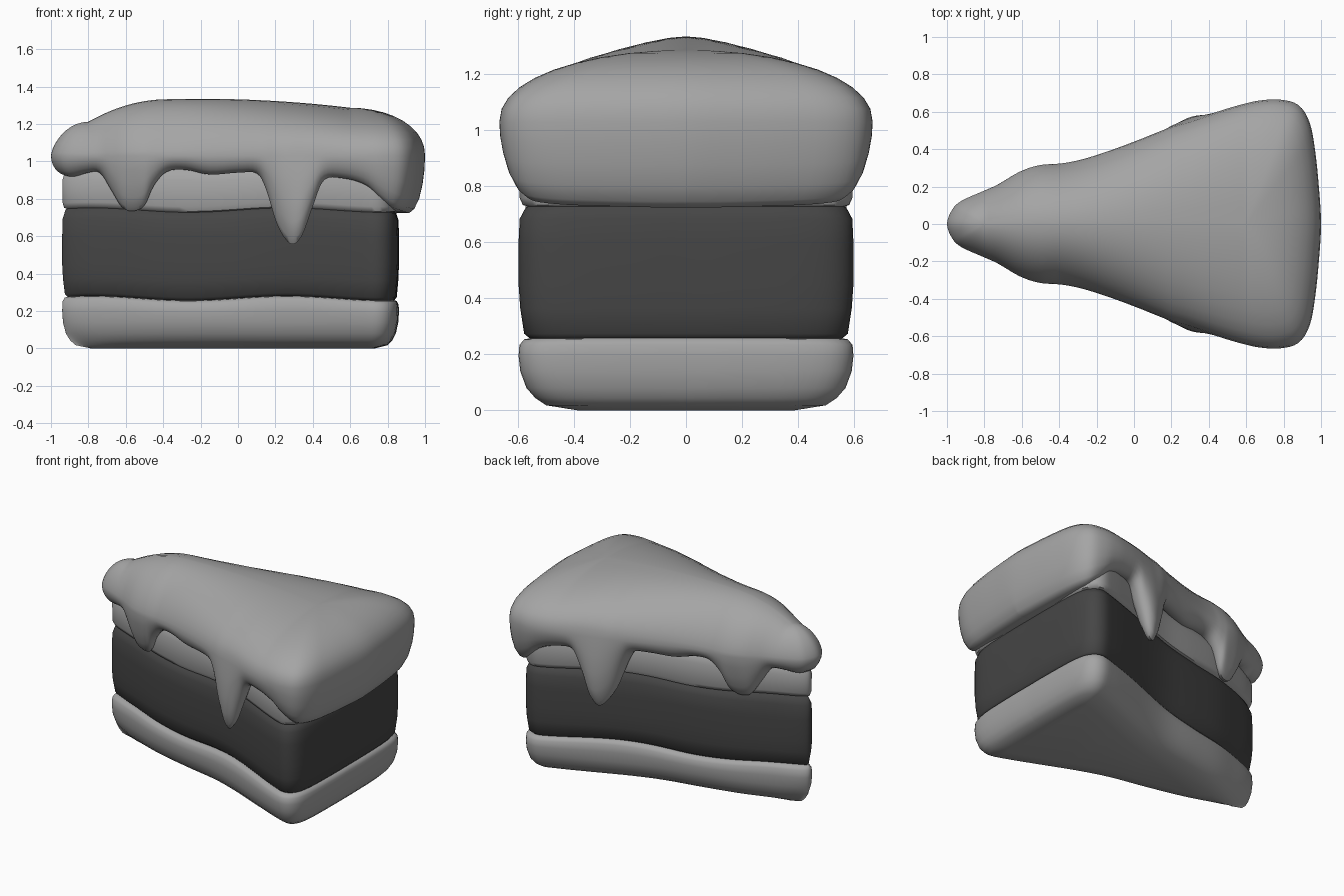
import bpy
import bmesh
import math
from mathutils import Vector

cube = bpy.data.objects.get("Cube")
if cube:
    bpy.data.objects.remove(cube, do_unlink=True)


def make_material(name, value):
    material = bpy.data.materials.new(name)
    material.use_nodes = True
    colour = (value, value, value, 1)
    material.diffuse_color = colour
    material.node_tree.nodes["Principled BSDF"].inputs["Base Color"].default_value = colour
    return material


light_grey = make_material("light_grey", 0.375)
dark_grey = make_material("dark_grey", 0.06)


def clamp(value, low, high):
    return max(low, min(high, value))


def bump(x, centre, width):
    return math.exp(-((x - centre) / width) ** 2)


def smooth_half(controls, steps):
    """Catmull-Rom curve from the tip, along one side, to the middle of the back."""
    points = [Vector(c) for c in controls]
    flip = lambda p: Vector((p.x, -p.y, p.z))
    points = [flip(points[1])] + points + [flip(points[-2])]
    result = []
    for a, b, c, d in zip(points, points[1:], points[2:], points[3:]):
        for i in range(steps):
            t = i / steps
            result.append(0.5 * (2 * b + (c - a) * t + (2 * a - 5 * b + 4 * c - d) * t ** 2
                                 + (3 * b - a - 3 * c + d) * t ** 3))
    return result + [points[-2]]


def closed_outline(controls, steps):
    """Mirror the half curve across the slice to get a whole wedge."""
    half = smooth_half(controls, steps)
    return half + [Vector((p.x, -p.y, p.z)) for p in reversed(half[1:-1])]


def inset(p, distance):
    """Move an outline point inward, easing off where the tip is narrow."""
    spine = clamp(p.x, -0.75, 0.7)
    x = p.x - distance * (p.x - spine) / 0.27
    if abs(p.y) < 0.001:
        return x, 0
    return x, p.y * (1 - math.tanh(distance / abs(p.y)))


def loft(name, rings, material):
    """Skin a stack of equal rings and cap both ends."""
    bm = bmesh.new()
    loops = [[bm.verts.new(co) for co in ring] for ring in rings]
    count = len(loops[0])
    for low, high in zip(loops, loops[1:]):
        for i in range(count):
            j = (i + 1) % count
            bm.faces.new((low[i], low[j], high[j], high[i]))
    bm.faces.new(loops[0])
    bm.faces.new(loops[-1])
    bmesh.ops.remove_doubles(bm, verts=bm.verts, dist=0.0005)
    bmesh.ops.recalc_face_normals(bm, faces=bm.faces)
    mesh = bpy.data.meshes.new(name)
    bm.to_mesh(mesh)
    bm.free()
    mesh.materials.append(material)
    obj = bpy.data.objects.new(name, mesh)
    bpy.context.collection.objects.link(obj)
    bpy.ops.object.select_all(action="DESELECT")
    obj.select_set(True)
    bpy.context.view_layer.objects.active = obj
    bpy.ops.object.shade_smooth_by_angle(angle=math.radians(50))


# Cake layers: one wedge outline, stacked with rounded edges
body = closed_outline([
    (-0.94, 0, 0), (-0.925, 0.035, 0), (-0.85, 0.08, 0), (-0.7, 0.14, 0),
    (-0.5, 0.213, 0), (-0.25, 0.275, 0), (0, 0.328, 0), (0.2, 0.393, 0),
    (0.45, 0.495, 0), (0.63, 0.567, 0), (0.74, 0.598, 0), (0.815, 0.56, 0),
    (0.85, 0.45, 0), (0.86, 0.2, 0), (0.86, 0, 0)], 4)


def wave(x):
    """Gentle rise and fall of the seams between layers."""
    return 0.012 * math.sin(6 * x)


def layer(name, profile, material):
    """Profile rows are inset, height and share of the seam wave."""
    rings = []
    for distance, z, share in profile:
        rings.append([(*inset(p, distance), z + share * wave(p.x)) for p in body])
    loft(name, rings, material)


layer("bottom_sponge", [(0.22, 0, 0), (0.1, 0.018, 0), (0.06, 0.044, 0), (0.028, 0.08, 0),
                        (0.006, 0.14, 0), (0, 0.2, 0.5), (0.003, 0.245, 1),
                        (0.02, 0.265, 1), (0.05, 0.27, 1)], light_grey)
layer("filling", [(0.07, 0.262, 1), (0.045, 0.265, 1), (0.02, 0.285, 1), (0.006, 0.37, 0.5),
                  (0, 0.45, 0), (0, 0.6, 0), (0.004, 0.69, 0.5),
                  (0.025, 0.735, 1), (0.05, 0.747, 1)], dark_grey)
layer("top_sponge", [(0.05, 0.735, 1), (0.015, 0.745, 1), (0.004, 0.77, 1),
                     (0.002, 0.9, 0), (0.03, 0.97, 0), (0.08, 1.0, 0)], light_grey)

# Icing: outline points carry the height of the dripping lower edge
icing_edge = closed_outline([
    (-1, 0, 0.93), (-0.97, 0.08, 0.92), (-0.92, 0.125, 0.92), (-0.82, 0.17, 0.94),
    (-0.74, 0.205, 0.94), (-0.68, 0.24, 0.85), (-0.62, 0.275, 0.755), (-0.56, 0.3, 0.735),
    (-0.5, 0.315, 0.765), (-0.45, 0.32, 0.87), (-0.38, 0.325, 0.945), (-0.28, 0.345, 0.955),
    (-0.15, 0.385, 0.93), (0, 0.44, 0.94), (0.1, 0.48, 0.935), (0.15, 0.5, 0.85),
    (0.21, 0.525, 0.66), (0.28, 0.545, 0.56), (0.34, 0.565, 0.6), (0.4, 0.585, 0.76),
    (0.46, 0.605, 0.9), (0.56, 0.635, 0.91), (0.67, 0.66, 0.88), (0.78, 0.665, 0.81),
    (0.88, 0.635, 0.755), (0.94, 0.54, 0.737), (0.97, 0.38, 0.73),
    (0.99, 0.18, 0.725), (1, 0, 0.725)], 4)
RIM = 1.03


def dome_point(p, share):
    """Point on the domed top, from ridge (0) to rim (1); steeper toward the tip."""
    spine = clamp(p.x, -0.8, 0.6)
    ridge = 1.335 - 0.075 * (spine + 0.2) ** 2 - 0.6 * min(0, spine + 0.4) ** 2
    power = 0.46 + 0.2 * clamp((0.4 - p.x) / 0.8, 0, 1)
    x = spine + (p.x - spine) * share
    return x, p.y * share, RIM + (ridge - RIM) * (1 - share ** 2) ** power


def skirt_point(p, distance, drop):
    """Point on the hanging side; the long drip stands out, the short one hugs the cake."""
    swell = 0.032 * drop * bump(p.x, -0.56, 0.09)
    swell -= 0.045 * math.sin(drop * math.pi / 2) * bump(p.x, 0.3, 0.1)
    return *inset(p, distance + swell), RIM + (p.z - RIM) * drop


def lining_point(p, distance, drop):
    """Underside of the icing: hollow behind the drips, solid against the back wall."""
    solid = clamp((p.x - 0.78) / 0.12, 0, 1)
    return skirt_point(p, distance, drop + (1 - drop) * solid)


# Rings run from the hidden core, up the thin hanging lip, over the dome
rings = [[(clamp(p.x, -0.7, 0.6) * 0.5 + p.x * 0.5, p.y * 0.5, 0.98) for p in icing_edge]]
for distance, drop in [(0.16, 0.6), (0.135, 0.85), (0.105, 0.98)]:
    rings.append([lining_point(p, distance, drop) for p in icing_edge])
for distance, drop in [(0.075, 1), (0.052, 0.93), (0.028, 0.75), (0.012, 0.5), (0.003, 0.25)]:
    rings.append([skirt_point(p, distance, drop) for p in icing_edge])
for angle in range(0, 90, 9):
    rings.append([dome_point(p, math.cos(math.radians(angle))) for p in icing_edge])
rings.append([dome_point(p, 0.02) for p in icing_edge])
loft("icing", rings, light_grey)
